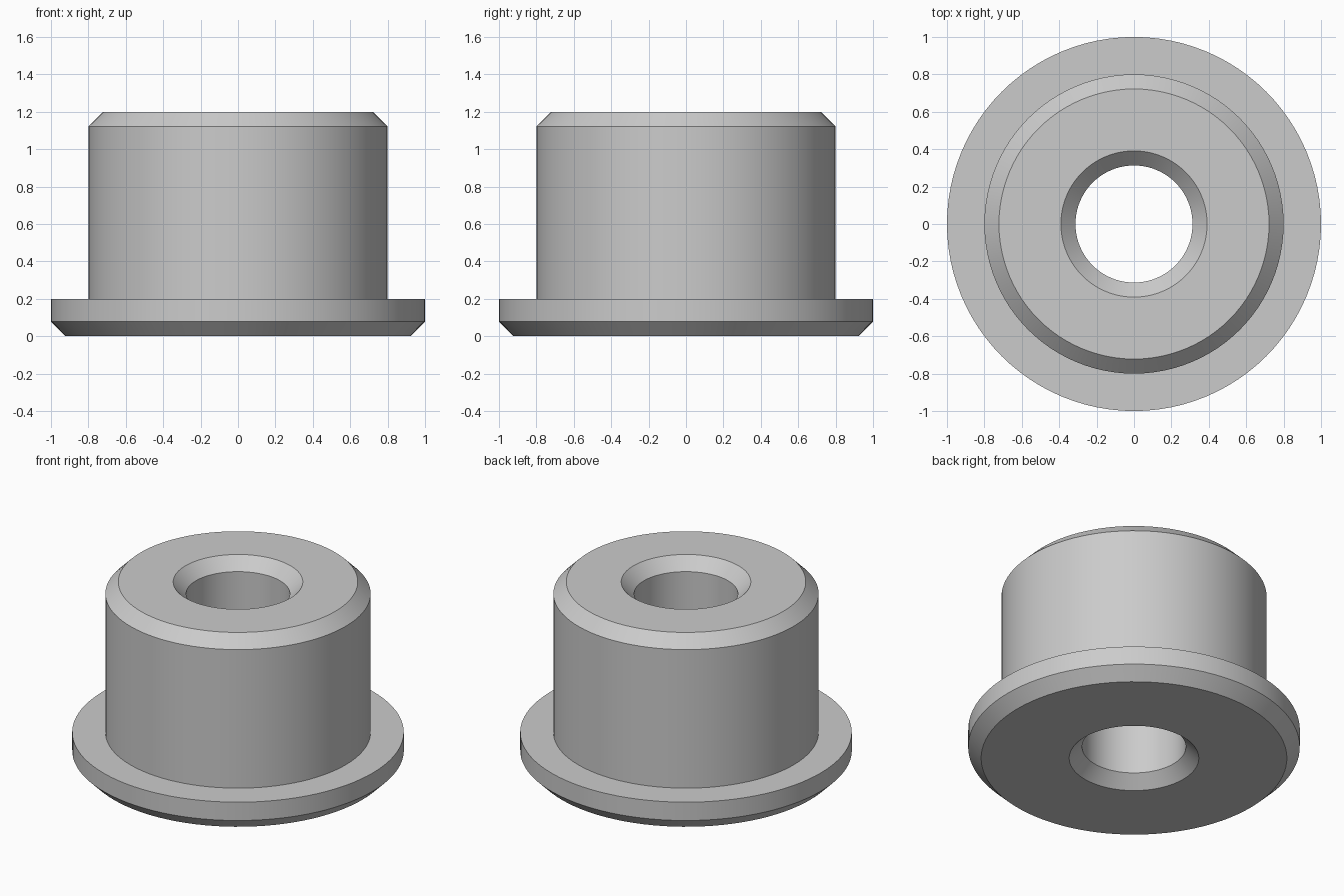
import bpy
import bmesh
from math import cos, sin, tau, radians

cube = bpy.data.objects.get("Cube")
if cube:
    bpy.data.objects.remove(cube, do_unlink=True)

SEGMENTS = 96
BORE, BODY, FLANGE = 0.313, 0.8, 1.0
HEIGHT, FLANGE_TOP, CHAMFER = 1.2, 0.2, 0.078

# Plain grey material
grey = bpy.data.materials.new("light_grey")
grey.use_nodes = True
colour = (0.6, 0.6, 0.6, 1)
grey.diffuse_color = colour
grey.node_tree.nodes["Principled BSDF"].inputs["Base Color"].default_value = colour


def lathe(name, profile):
    """Revolve a closed (radius, height) profile around z."""
    bm = bmesh.new()
    rings = [[bm.verts.new((r * cos(tau * i / SEGMENTS), r * sin(tau * i / SEGMENTS), z))
              for i in range(SEGMENTS)] for r, z in profile]
    for a, b in zip(rings, rings[1:] + rings[:1]):
        for i in range(SEGMENTS):
            j = (i + 1) % SEGMENTS
            bm.faces.new((a[i], a[j], b[j], b[i]))
    bmesh.ops.recalc_face_normals(bm, faces=bm.faces)
    mesh = bpy.data.meshes.new(name)
    bm.to_mesh(mesh)
    bm.free()
    mesh.materials.append(grey)
    obj = bpy.data.objects.new(name, mesh)
    bpy.context.collection.objects.link(obj)
    return obj


# Flanged bushing: chamfered flange, chamfered body, countersunk through bore
bushing = lathe("flanged_bushing", [
    (BORE + CHAMFER, 0),
    (FLANGE - CHAMFER, 0),
    (FLANGE, CHAMFER),
    (FLANGE, FLANGE_TOP),
    (BODY, FLANGE_TOP),
    (BODY, HEIGHT - CHAMFER),
    (BODY - CHAMFER, HEIGHT),
    (BORE + CHAMFER, HEIGHT),
    (BORE, HEIGHT - CHAMFER),
    (BORE, CHAMFER),
])

# Smooth walls with crisp chamfer edges
bpy.ops.object.select_all(action="DESELECT")
bushing.select_set(True)
bpy.context.view_layer.objects.active = bushing
bpy.ops.object.shade_smooth_by_angle(angle=radians(30))
